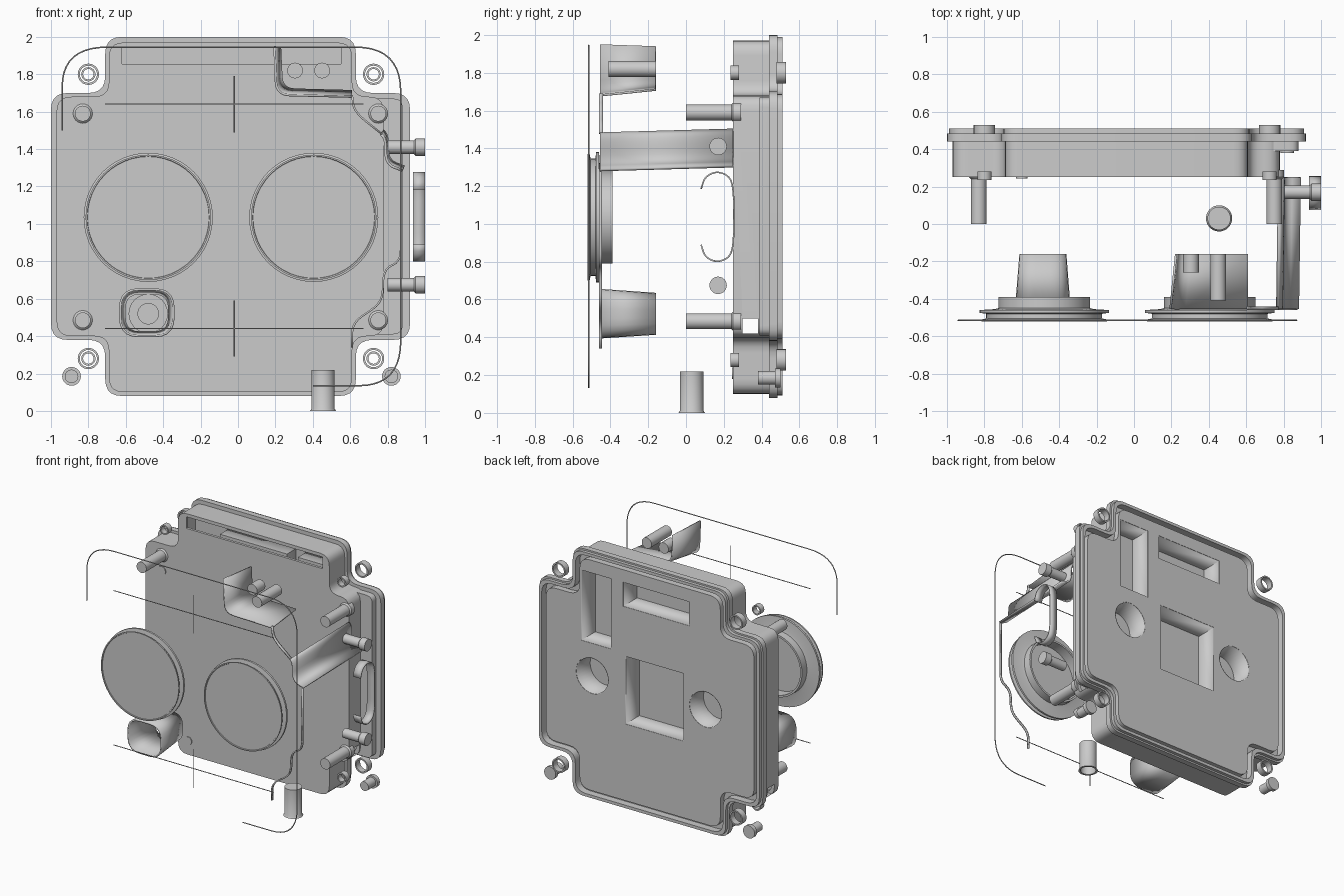
import bpy, bmesh, math
from mathutils import Vector

cube = bpy.data.objects.get("Cube")
if cube:
    bpy.data.objects.remove(cube, do_unlink=True)

grey = bpy.data.materials.new("light_grey")
grey.use_nodes = True
grey.diffuse_color = (0.6, 0.6, 0.6, 1)
grey.node_tree.nodes["Principled BSDF"].inputs["Base Color"].default_value = (0.6, 0.6, 0.6, 1)
parts = []


def place(axis, a, b, t):
    """Put a 2D point at depth t along an axis."""
    return {"x": (t, a, b), "y": (a, t, b), "z": (a, b, t)}[axis]


def add(name, bm):
    bmesh.ops.recalc_face_normals(bm, faces=bm.faces)
    mesh = bpy.data.meshes.new(name)
    bm.to_mesh(mesh)
    bm.free()
    obj = bpy.data.objects.new(name, mesh)
    bpy.context.collection.objects.link(obj)
    mesh.materials.append(grey)
    parts.append(obj)
    return obj


def rounded(pts, r, closed=True, n=5):
    out, count = [], len(pts)
    for i, p in enumerate(pts):
        p = Vector(p)
        if not closed and i in (0, count - 1):
            out.append(p)
            continue
        a, b = Vector(pts[i - 1]) - p, Vector(pts[(i + 1) % count]) - p
        a = a.normalized() * min(r, a.length * 0.48)
        b = b.normalized() * min(r, b.length * 0.48)
        for k in range(n + 1):
            t = k / n
            out.append(p + a * (1 - t) ** 2 + b * t ** 2)
    return out


def rect(x0, x1, z0, z1, r=0):
    pts = [(x0, z0), (x1, z0), (x1, z1), (x0, z1)]
    return rounded(pts, r) if r else pts


def circle(a, b, r, n=32):
    return [(a + r * math.cos(k * math.tau / n), b + r * math.sin(k * math.tau / n)) for k in range(n)]


def cross(x0, x1, nx0, nx1, z0, z1, nz0, nz1, r, inset=0):
    """Plate outline with a notch at each corner."""
    i = inset
    x0, nx0, z0, nz0 = x0 + i, nx0 + i, z0 + i, nz0 + i
    x1, nx1, z1, nz1 = x1 - i, nx1 - i, z1 - i, nz1 - i
    return rounded([(nx0, z0), (nx1, z0), (nx1, nz0), (x1, nz0), (x1, nz1), (nx1, nz1),
                    (nx1, z1), (nx0, z1), (nx0, nz1), (x0, nz1), (x0, nz0), (nx0, nz0)], r)


def prism(name, pts, t0, t1, axis="y", pts2=None, caps="both", closed=True, wall=0):
    bm = bmesh.new()
    low = [bm.verts.new(place(axis, p[0], p[1], t0)) for p in pts]
    high = [bm.verts.new(place(axis, p[0], p[1], t1)) for p in (pts2 or pts)]
    n = len(low)
    for i in range(n if closed else n - 1):
        j = (i + 1) % n
        bm.faces.new((low[i], low[j], high[j], high[i]))
    if closed and caps != "none":
        bm.faces.new(low)
        if caps == "both":
            bm.faces.new(high)
    obj = add(name, bm)
    if wall:
        mod = obj.modifiers.new("wall", "SOLIDIFY")
        mod.thickness, mod.offset = wall, 0
    return obj


def lathe(name, a, b, profile, axis="y", n=32):
    """Turn (radius, depth) points about an axis through (a, b)."""
    bm = bmesh.new()
    rings = []
    for r, t in profile:
        if r == 0:
            rings.append([bm.verts.new(place(axis, a, b, t))] * n)
        else:
            rings.append([bm.verts.new(place(axis, p[0], p[1], t)) for p in circle(a, b, r, n)])
    for p, q in zip(rings, rings[1:]):
        for k in range(n):
            j = (k + 1) % n
            corners = list(dict.fromkeys((p[k], p[j], q[j], q[k])))
            if len(corners) > 2:
                bm.faces.new(corners)
    bmesh.ops.remove_doubles(bm, verts=bm.verts, dist=1e-5)
    return add(name, bm)


def rod(name, a, b, r, t0, t1):
    return lathe(name, a, b, [(0, t0), (r, t0), (r, t1), (0, t1)], n=24)


def tube(name, a, b, r, inner, t0, t1):
    return lathe(name, a, b, [(inner, t0), (r, t0), (r, t1), (inner, t1), (inner, t0)], n=24)


def wire(name, pts, y, thick=0.004):
    curve = bpy.data.curves.new(name, "CURVE")
    curve.dimensions, curve.bevel_depth, curve.bevel_resolution = "3D", thick, 1
    spline = curve.splines.new("POLY")
    spline.points.add(len(pts) - 1)
    for sp, p in zip(spline.points, pts):
        sp.co = (p[0], y, p[1], 1)
    curve.materials.append(grey)
    bpy.context.collection.objects.link(bpy.data.objects.new(name, curve))


def cut(targets, cutters):
    for target in targets:
        for c in cutters:
            mod = target.modifiers.new("cut", "BOOLEAN")
            mod.operation, mod.solver, mod.object = "DIFFERENCE", "EXACT", c
        bpy.context.view_layer.update()
        done = target.evaluated_get(bpy.context.evaluated_depsgraph_get())
        mesh = bpy.data.meshes.new_from_object(done)
        target.modifiers.clear()
        target.data = mesh
    for c in cutters:
        parts.remove(c)
        bpy.data.objects.remove(c, do_unlink=True)


# Hollow housing: notched tray, side step, flange, raised rim and back plate
flange_size = (-1.0, 0.92, -0.71, 0.63, 0.08, 2.0, 0.38, 1.70)
body_size = (-0.97, 0.78, -0.69, 0.61, 0.10, 1.97, 0.40, 1.68)
body = prism("housing", cross(*body_size, 0.08), 0.25, 0.46)
step = prism("housing_side_step", rect(0.55, 0.88, 0.41, 1.67, 0.05), 0.39, 0.46)
flange = prism("flange", cross(*flange_size, 0.09), 0.44, 0.485)
rim = prism("rim", cross(*flange_size, 0.09, 0.012), 0.485, 0.51)
plate = prism("back_plate", cross(*flange_size, 0.09, 0.065), 0.45, 0.50)

# Gasket groove, inner cavity, front slot and side gaps
cut([body, step, flange, rim], [
    prism("groove", cross(*flange_size, 0.09, 0.035), 0.455, 0.6),
    prism("cavity", cross(*body_size, 0.08, 0.022), 0.27, 0.435),
    prism("top_slot", rect(-0.62, 0.55, 1.855, 1.945), 0.1, 0.43),
    prism("side_gap", rect(0.30, 0.38, 0.42, 0.50), -1.2, 1.2, "x")])

# Pockets sunk into the back, with thin walls and floors
pockets = {"square_pocket": rect(-0.33, 0.17, 0.74, 1.27),
           "tall_pocket": rect(0.29, 0.55, 1.29, 1.84),
           "top_pocket": rect(-0.38, 0.19, 1.65, 1.84),
           "round_pocket_left": circle(0.455, 1.04, 0.14),
           "round_pocket_right": circle(-0.52, 1.04, 0.14)}
cut([body, step, flange, plate], [prism("cutter", p, 0.33, 0.6) for p in pockets.values()])
for name, outline in pockets.items():
    prism(name, outline, 0.33, 0.498, caps="front", wall=0.012)

# Posts, corner rings and bushings
for x, tag in ((-0.83, "right"), (0.75, "left")):
    for z, level in ((1.59, "upper"), (0.485, "lower")):
        lathe(f"post_{level}_{tag}", x, z,
              [(0, 0), (0.042, 0), (0.042, 0.24), (0.052, 0.25), (0.052, 0.29), (0, 0.29)], n=24)
for x, tag in ((-0.80, "right"), (0.725, "left")):
    for z, level in ((1.80, "upper"), (0.28, "lower")):
        tube(f"ring_{level}_{tag}", x, z, 0.057, 0.046, 0.48, 0.53)
        tube(f"bushing_{level}_{tag}", x, z, 0.038, 0.028, 0.235, 0.28)
for x, tag in ((-0.89, "right"), (0.82, "left")):
    lathe(f"screw_{tag}", x, 0.185, [(0, 0.38), (0.036, 0.38), (0.036, 0.47),
                                     (0.05, 0.47), (0.05, 0.5), (0, 0.5)], n=24)
rod("dimple_upper", -0.83, 1.47, 0.035, 0.244, 0.252)
rod("dimple_lower", -0.6, 0.21, 0.03, 0.244, 0.252)

# Round gauge covers with a hollow collar behind
for x, tag in ((-0.48, "right"), (0.405, "left")):
    lathe(f"gauge_cover_{tag}", x, 1.035,
          [(0, -0.515), (0.325, -0.515), (0.327, -0.52), (0.335, -0.52), (0.335, -0.51),
           (0.31, -0.505), (0.31, -0.48), (0.345, -0.475), (0.345, -0.46), (0.265, -0.455),
           (0.245, -0.45), (0.245, -0.39), (0.23, -0.39), (0.23, -0.47), (0, -0.47)], n=48)

# Tapered cup with an open front and a bored floor
cup = rect(-0.63, -0.345, 0.40, 0.65, 0.1)
centre = Vector((-0.485, 0.52))
back = [centre + (p - centre) * 0.84 for p in cup]
prism("cup_wall", cup, -0.45, -0.16, pts2=back, caps="none", wall=0.012)
tube("cup_floor", -0.48, 0.52, 0.105, 0.055, -0.17, -0.16)

# Corner bracket with two pins
bracket_front = rounded([(0.195, 1.95), (0.205, 1.69), (0.61, 1.68)], 0.07, False)
bracket_back = rounded([(0.225, 1.94), (0.235, 1.72), (0.61, 1.71)], 0.07, False)
prism("bracket", bracket_front, -0.455, -0.16, pts2=bracket_back, closed=False, wall=0.012)
rod("bracket_pin_short", 0.305, 1.82, 0.042, -0.26, -0.16)
rod("bracket_pin_long", 0.45, 1.82, 0.042, -0.41, -0.16)

# Curved side arm and the edge strips that lead to it
arm = rounded([(0.765, 1.48), (0.79, 1.45), (0.79, 1.32), (0.88, 1.285)], 0.07, False)
arm_back = [(p.x + 0.01, p.y + 0.02) for p in arm]
prism("side_arm", arm, -0.455, 0.25, pts2=arm_back, closed=False, wall=0.014)
edge = rounded([(0.61, 1.69), (0.62, 1.60), (0.77, 1.48)], 0.08, False)
prism("edge_strip_upper", edge, -0.46, -0.44, closed=False, wall=0.01)
edge = rounded([(0.87, 1.29), (0.87, 0.80), (0.78, 0.76), (0.77, 0.58), (0.61, 0.47), (0.61, 0.34)], 0.06, False)
prism("edge_strip_lower", edge, -0.46, -0.445, closed=False, wall=0.01)

# Side pins and bent spring clip
for z, level in ((1.41, "upper"), (0.675, "lower")):
    lathe(f"side_pin_{level}", 0.17, z, [(0, 0.80), (0.036, 0.80), (0.036, 0.94), (0.046, 0.95),
                                         (0.046, 1.0), (0, 1.0)], "x", 24)
clip = [(0.08, 1.185), (0.10, 1.25), (0.165, 1.28), (0.235, 1.25), (0.252, 1.17)]
clip = rounded(clip + [(y, 2.075 - z) for y, z in reversed(clip)], 0.05, False)
prism("spring_clip", clip, 0.935, 1.0, "x", closed=False, wall=0.008)

# Loose sleeve under the housing
lathe("sleeve", 0.455, 0.03, [(0.055, 0), (0.07, 0), (0.062, 0.012), (0.062, 0.22), (0, 0.22),
                              (0, 0.21), (0.055, 0.21), (0.055, 0)], "z")

# Seal wire and thin marker lines in front
wire("seal_wire", rounded([(-0.94, 1.5), (-0.94, 1.945), (0.87, 1.945), (0.87, 0.135), (0.4, 0.135)],
                          0.24, False, 10), -0.515)
for z, level in ((1.64, "upper"), (0.44, "lower")):
    wire(f"line_{level}", [(-0.71, z), (0.67, z)], -0.515, 0.003)
for z, level in ((1.49, "upper"), (0.29, "lower")):
    wire(f"mark_{level}", [(-0.02, z), (-0.02, z + 0.3)], -0.515, 0.003)

# Smooth the round surfaces, keep hard edges
bpy.ops.object.select_all(action="DESELECT")
for obj in parts:
    obj.select_set(True)
bpy.context.view_layer.objects.active = parts[0]
bpy.ops.object.shade_smooth_by_angle(angle=math.radians(35))
